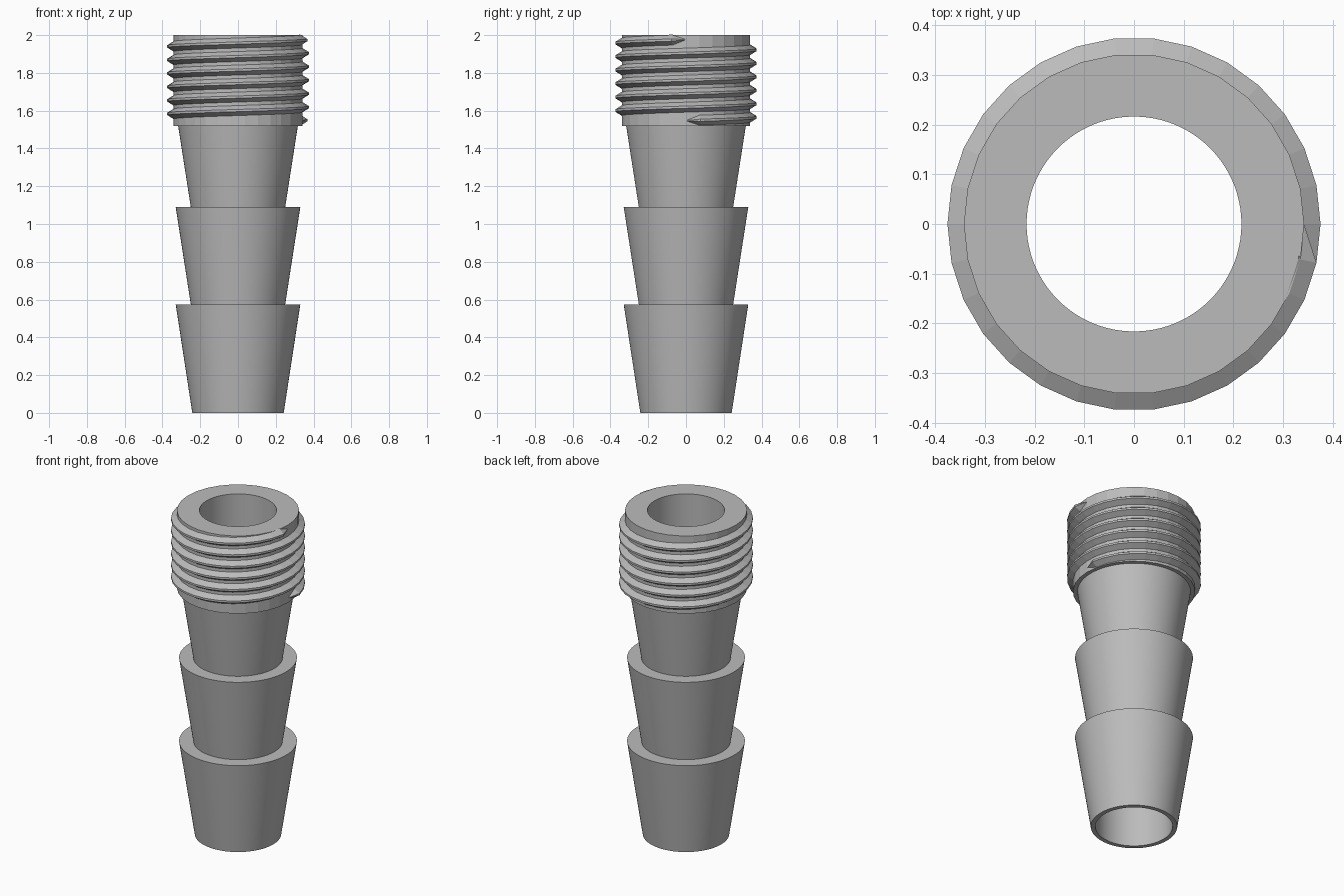
import bpy, bmesh, math

cube = bpy.data.objects.get("Cube")
if cube:
    bpy.data.objects.remove(cube, do_unlink=True)

grey = bpy.data.materials.new("grey_plastic")
grey.use_nodes = True
GREY = (0.5, 0.5, 0.5, 1)
grey.diffuse_color = GREY
grey.node_tree.nodes["Principled BSDF"].inputs["Base Color"].default_value = GREY

FACETS = 30          # sides of the threaded collar
SIDES = FACETS * 3   # sides of the round parts
TOP, COLLAR_Z = 2.0, 1.52
CORE_R, CREST_R, BORE_R = 0.342, 0.375, 0.216


def finish(name, bm):
    bmesh.ops.recalc_face_normals(bm, faces=bm.faces)
    mesh = bpy.data.meshes.new(name)
    bm.to_mesh(mesh)
    bm.free()
    obj = bpy.data.objects.new(name, mesh)
    bpy.context.collection.objects.link(obj)
    mesh.materials.append(grey)
    return obj


def bridge(bm, a, b):
    n = len(a)
    for i in range(n):
        bm.faces.new((a[i], a[(i + 1) % n], b[(i + 1) % n], b[i]))


def ring_point(r, z, angle, faceted):
    # Faceted rings follow a polygon instead of a circle
    if faceted:
        step = math.tau / FACETS
        r *= math.cos(step / 2) / math.cos(angle % step - step / 2)
    return (r * math.cos(angle), r * math.sin(angle), z)


# Hollow barbed body with faceted collar: radius, height, faceted
profile = [
    (BORE_R, 0, False), (0.242, 0, False),
    (0.33, 0.575, False), (0.25, 0.575, False),
    (0.33, 1.09, False), (0.25, 1.09, False),
    (0.317, COLLAR_Z, False), (CORE_R, COLLAR_Z, True),
    (CORE_R, TOP, True), (BORE_R, TOP, False),
]
bm = bmesh.new()
rings = [[bm.verts.new(ring_point(r, z, math.tau * i / SIDES, f)) for i in range(SIDES)]
         for r, z, f in profile]
for k, ring in enumerate(rings):
    bridge(bm, ring, rings[(k + 1) % len(rings)])
body = finish("barbed_body", bm)
bpy.ops.object.select_all(action='DESELECT')
body.select_set(True)
bpy.context.view_layer.objects.active = body
bpy.ops.object.shade_smooth_by_angle(angle=math.radians(8))

# Helical thread, tapering to a point at both ends
TURNS, PITCH, START_Z = 6, 0.0715, 1.547
ROOT_R = CORE_R - 0.004
section = [(0, -0.029), (CREST_R - ROOT_R, -0.006), (CREST_R - ROOT_R, 0.006), (0, 0.029)]
bm = bmesh.new()
steps = TURNS * FACETS
loops = []
for i in range(steps + 1):
    angle = math.tau * i / FACETS
    size = 0.1 if i in (0, steps) else 1
    loops.append([bm.verts.new(((ROOT_R + dr * size) * math.cos(angle),
                                (ROOT_R + dr * size) * math.sin(angle),
                                START_Z + PITCH * i / FACETS + dz * size))
                  for dr, dz in section])
for a, b in zip(loops, loops[1:]):
    bridge(bm, a, b)
bm.faces.new(loops[0])
bm.faces.new(loops[-1])
finish("screw_thread", bm)
